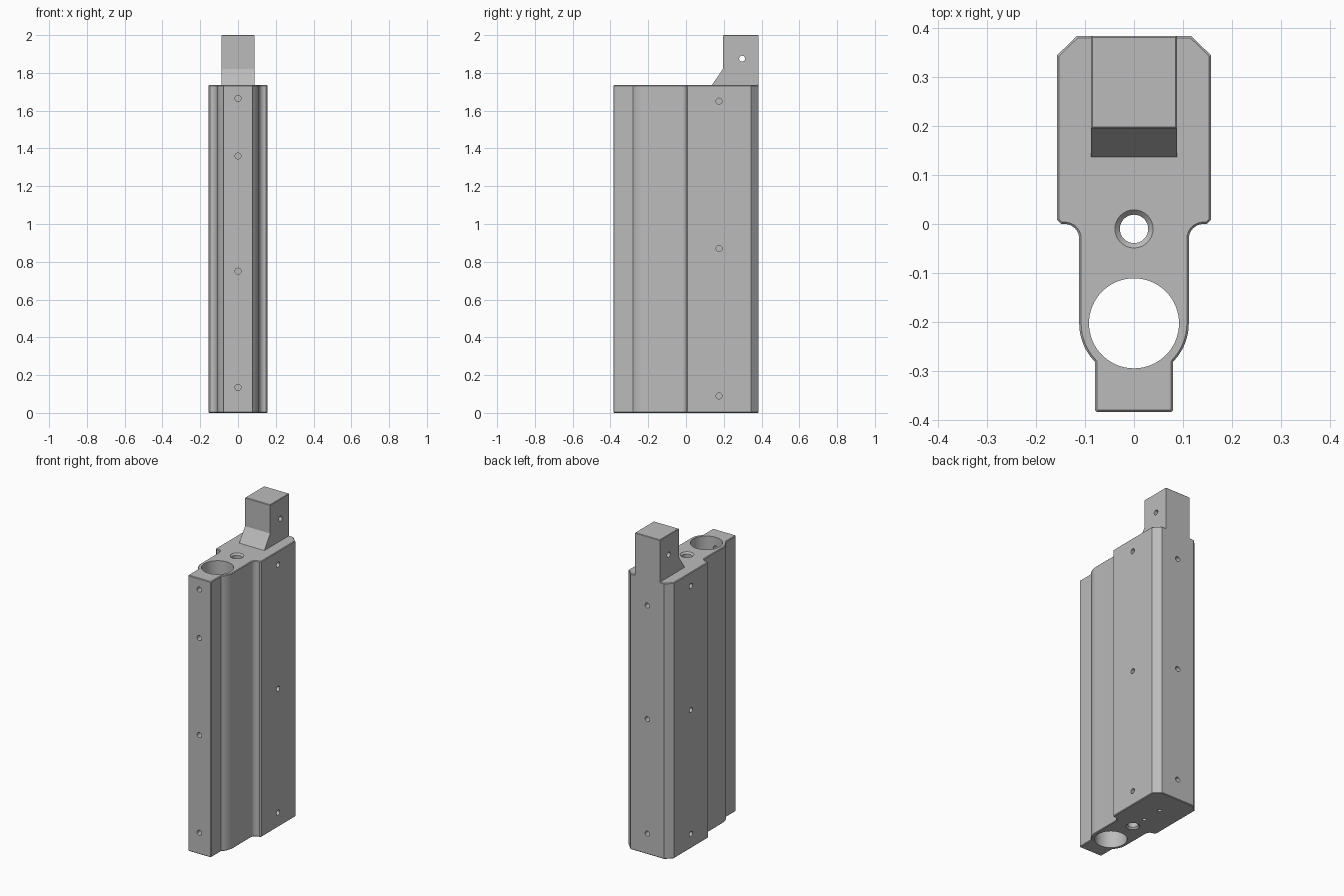
import bpy, bmesh, math
from mathutils import Vector

if "Cube" in bpy.data.objects:
    bpy.data.objects.remove(bpy.data.objects["Cube"])

grey = bpy.data.materials.new("plain grey")
grey.diffuse_color = (0.5, 0.5, 0.5, 1)
grey.use_nodes = True
grey.node_tree.nodes["Principled BSDF"].inputs["Base Color"].default_value = grey.diffuse_color

BODY_TOP = 1.735
EDGE = 0.004


def link(name, bm):
    bmesh.ops.recalc_face_normals(bm, faces=bm.faces)
    mesh = bpy.data.meshes.new(name)
    bm.to_mesh(mesh)
    bm.free()
    mesh.materials.append(grey)
    obj = bpy.data.objects.new(name, mesh)
    bpy.context.collection.objects.link(obj)
    return obj


def prism(points, offset):
    """Extrude a closed 3D outline along an offset."""
    bm = bmesh.new()
    face = bm.faces.new([bm.verts.new(p) for p in points])
    res = bmesh.ops.extrude_face_region(bm, geom=[face])
    moved = [g for g in res["geom"] if isinstance(g, bmesh.types.BMVert)]
    bmesh.ops.translate(bm, verts=moved, vec=offset)
    bmesh.ops.recalc_face_normals(bm, faces=bm.faces)
    return bm


def arc(cx, cy, r, a0, a1, n):
    return [(cx + r * math.cos(math.radians(a0 + (a1 - a0) * i / n)),
             cy + r * math.sin(math.radians(a0 + (a1 - a0) * i / n)))
            for i in range(n + 1)]


def cone(start, end, r1, r2, seg=24):
    """Cutter mesh between two points."""
    a, b = Vector(start), Vector(end)
    bm = bmesh.new()
    bmesh.ops.create_cone(bm, cap_ends=True, segments=seg, radius1=r1,
                          radius2=r2, depth=(b - a).length)
    rot = Vector((0, 0, 1)).rotation_difference(b - a).to_matrix()
    bmesh.ops.rotate(bm, verts=bm.verts, cent=(0, 0, 0), matrix=rot)
    bmesh.ops.translate(bm, verts=bm.verts, vec=(a + b) / 2)
    cutter = link("hole_cutter", bm)
    cutter.hide_render = True
    return cutter


def drill(obj, cutters):
    """Cut each hole, then remove the cutters."""
    bpy.context.view_layer.objects.active = obj
    for c in cutters:
        mod = obj.modifiers.new("hole", "BOOLEAN")
        mod.operation, mod.solver, mod.object = "DIFFERENCE", "EXACT", c
        bpy.ops.object.modifier_apply(modifier=mod.name)
        bpy.data.objects.remove(c)


def smooth(obj):
    bpy.ops.object.select_all(action="DESELECT")
    obj.select_set(True)
    bpy.context.view_layer.objects.active = obj
    bpy.ops.object.shade_smooth_by_angle(angle=math.radians(25))


# Body: mirrored outline with round waist, fillets and chamfered rear corners
half = [(0.076, -0.384), (0.08, -0.380), (0.08, -0.2814)]
half += arc(0, -0.203, 0.112, -38, 0, 8)
half += arc(0.142, -0.03, 0.03, 180, 90, 8)
half += [(0.149, 0), (0.157, 0.008), (0.157, 0.345), (0.117, 0.384)]
outline = half + [(-x, y) for x, y in reversed(half)]
bm = prism([(x, y, 0) for x, y in outline], (0, 0, BODY_TOP))
rims = [e for e in bm.edges
        if abs(e.verts[0].co.z - e.verts[1].co.z) < 1e-5]
bmesh.ops.bevel(bm, geom=rims, offset=EDGE, segments=1, affect="EDGES")
body = link("body", bm)

# Vertical bores: large tube and countersunk rod hole
cuts = [cone((0, -0.203, -0.1), (0, -0.203, 1.9), 0.092, 0.092, 64),
        cone((0, -0.01, -0.1), (0, -0.01, 1.9), 0.029, 0.029, 32),
        cone((0, -0.01, BODY_TOP - 0.012), (0, -0.01, BODY_TOP + 0.01), 0.027, 0.049, 32),
        cone((0, -0.01, 0.012), (0, -0.01, -0.01), 0.027, 0.049, 32)]
# Screw holes in the front, the rear, both sides and the base
R = 0.016
cuts += [cone((0, -0.45, z), (0, -0.25, z), R, R) for z in (0.135, 0.75, 1.36, 1.665)]
cuts += [cone((0, 0.45, z), (0, 0.32, z), R, R) for z in (0.13, 0.85, 1.565)]
cuts += [cone((s * 0.2, 0.175, z), (s * 0.1, 0.175, z), R, R)
         for s in (-1, 1) for z in (0.09, 0.87, 1.65)]
cuts += [cone((0, y, -0.05), (0, y, 0.06), 0.012, 0.012) for y in (0.09, 0.225)]
drill(body, cuts)
smooth(body)

# Top lug: side profile with a sloped foot and a cross hole
side = [(0.384, BODY_TOP - EDGE), (0.384, 2), (0.195, 2), (0.195, 1.82),
        (0.137, BODY_TOP), (0.137, BODY_TOP - EDGE)]
bm = prism([(-0.0875, y, z) for y, z in side], (0.175, 0, 0))
top = [e for e in bm.edges if all(v.co.z > 1.99 for v in e.verts)]
bmesh.ops.bevel(bm, geom=top, offset=0.003, segments=1, affect="EDGES")
lug = link("top_lug", bm)
drill(lug, [cone((-0.2, 0.297, 1.875), (0.2, 0.297, 1.875), R, R)])
smooth(lug)
